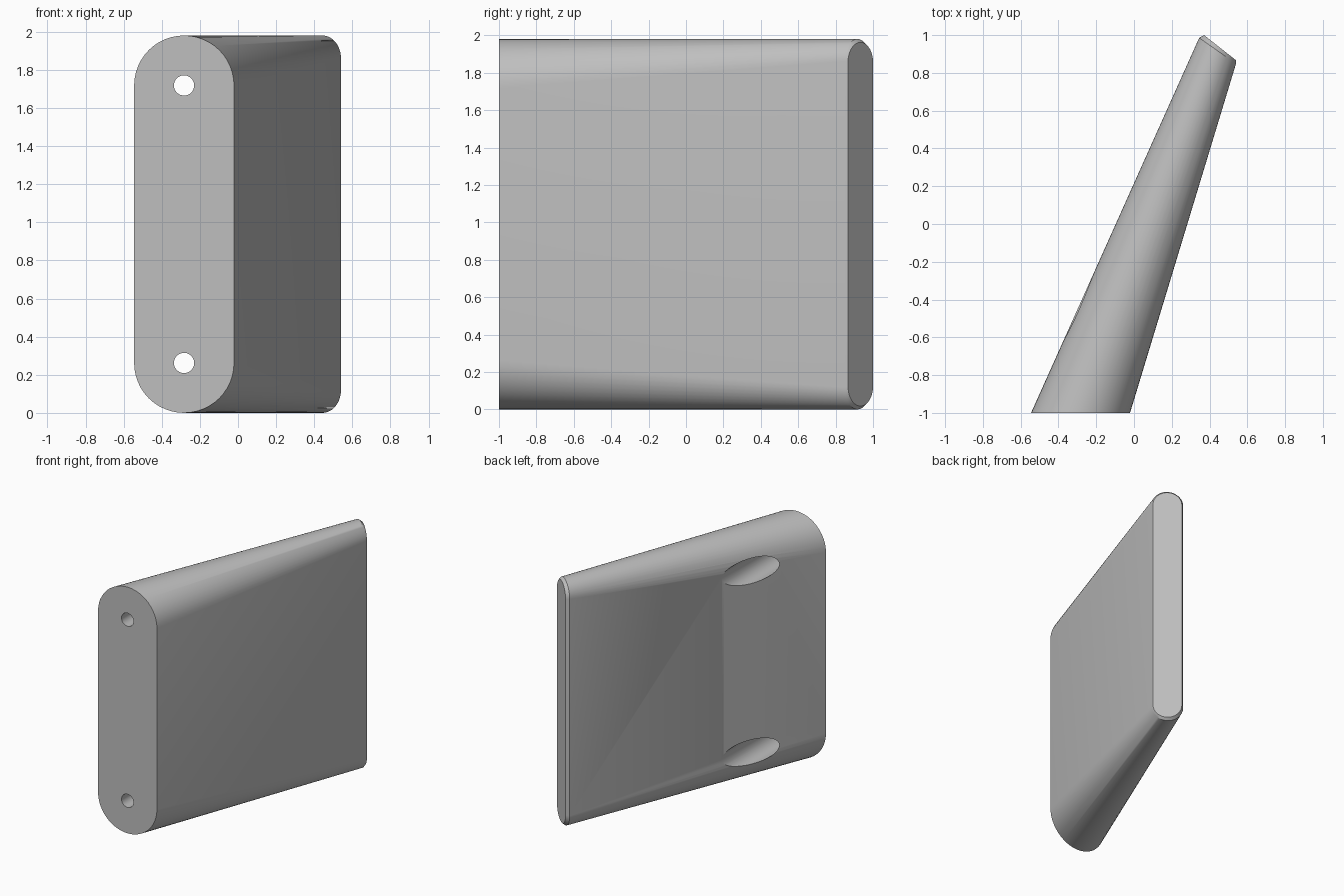
import bpy
import bmesh
import math
from mathutils import Vector

cube = bpy.data.objects.get("Cube")
if cube:
    bpy.data.objects.remove(cube, do_unlink=True)

HEIGHT = 1.98
HOLE_X = -0.283
HOLE_Z = 0.262
ARC_STEPS = 24

grey = bpy.data.materials.new("plain grey")
grey.use_nodes = True
colour = (0.52, 0.52, 0.52, 1)
grey.diffuse_color = colour
grey.node_tree.nodes["Principled BSDF"].inputs["Base Color"].default_value = colour


def stadium(bm, centre, half, radius, inset=0.0):
    """Upright ring with round ends; half is the flat half-width vector."""
    ring = []
    for end, z in ((0, HEIGHT - inset - radius), (1, inset + radius)):
        for i in range(ARC_STEPS + 1):
            a = math.pi * (i / ARC_STEPS + end)
            p = Vector(centre) + Vector(half) * math.cos(a)
            ring.append(bm.verts.new((p.x, p.y, z + radius * math.sin(a))))
    return ring


def add_object(name, bm):
    bmesh.ops.recalc_face_normals(bm, faces=bm.faces)
    mesh = bpy.data.meshes.new(name)
    bm.to_mesh(mesh)
    bm.free()
    mesh.materials.append(grey)
    obj = bpy.data.objects.new(name, mesh)
    bpy.context.collection.objects.link(obj)
    return obj


def cylinder_cutter(name, z, radius, y0, y1):
    bm = bmesh.new()
    bmesh.ops.create_cone(bm, cap_ends=True, segments=48, radius1=radius,
                          radius2=radius, depth=y1 - y0)
    obj = add_object(name, bm)
    obj.rotation_euler.x = math.pi / 2
    obj.location = (HOLE_X, (y0 + y1) / 2, z)
    obj.hide_render = True
    return obj


# Tapered body: front outline, slanted back outline, chamfered back cap
bm = bmesh.new()
rings = [
    stadium(bm, (HOLE_X, -1), (0.262, 0), 0.262),
    stadium(bm, (0.4425, 0.917), (0.0975, -0.0685), 0.119),
    stadium(bm, (0.456, 0.933), (0.085, -0.067), 0.105, 0.018),
]
for a, b in zip(rings, rings[1:]):
    for i in range(len(a)):
        j = (i + 1) % len(a)
        bm.faces.new((a[i], a[j], b[j], b[i]))
bm.faces.new(rings[0])
bm.faces.new(rings[-1])
body = add_object("tapered_bracket", bm)

# Screw holes with wide recesses opening on the slanted side
bpy.context.view_layer.objects.active = body
body.select_set(True)
for place, z in (("lower", HOLE_Z), ("upper", HEIGHT - HOLE_Z)):
    for part, radius, y0 in (("recess", 0.1, -0.88), ("screw_hole", 0.053, -1.2)):
        cutter = cylinder_cutter(f"{place}_{part}_cutter", z, radius, y0, 0.4)
        mod = body.modifiers.new(part, "BOOLEAN")
        mod.operation = "DIFFERENCE"
        mod.solver = "EXACT"
        mod.object = cutter
        bpy.context.view_layer.update()
        bpy.ops.object.modifier_apply(modifier=mod.name)
        bpy.data.objects.remove(cutter, do_unlink=True)

bpy.ops.object.shade_smooth_by_angle(angle=math.radians(30))
